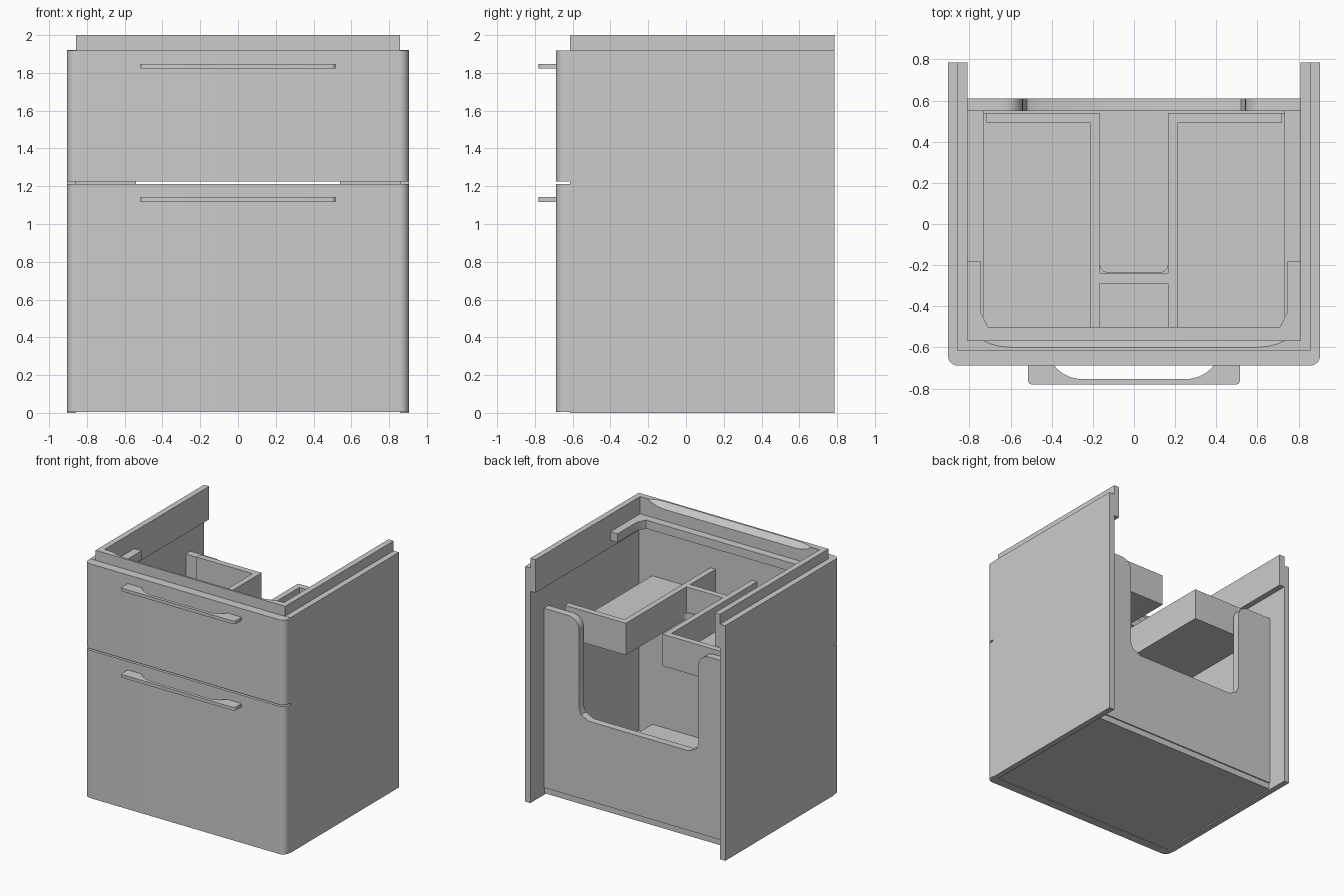
import bpy, bmesh
from math import sin, cos, pi, radians

if "Cube" in bpy.data.objects:
    bpy.data.objects.remove(bpy.data.objects["Cube"])


def finish(name, bm):
    bmesh.ops.recalc_face_normals(bm, faces=bm.faces)
    me = bpy.data.meshes.new(name)
    bm.to_mesh(me)
    bm.free()
    ob = bpy.data.objects.new(name, me)
    bpy.context.collection.objects.link(ob)
    bpy.ops.object.select_all(action='DESELECT')
    bpy.context.view_layer.objects.active = ob
    ob.select_set(True)
    bpy.ops.object.shade_smooth_by_angle(angle=radians(30))
    return ob


def prism(name, pts, lo, hi, axis='z'):
    """Extrude an outline: (x, y) along z, or (x, z) along y."""
    bm = bmesh.new()
    place = (lambda p, t: (p[0], p[1], t)) if axis == 'z' else (lambda p, t: (p[0], t, p[1]))
    a = [bm.verts.new(place(p, lo)) for p in pts]
    b = [bm.verts.new(place(p, hi)) for p in pts]
    bm.faces.new(a)
    bm.faces.new(b)
    for i in range(len(pts)):
        j = (i + 1) % len(pts)
        bm.faces.new((a[i], a[j], b[j], b[i]))
    return finish(name, bm)


def box(name, x0, x1, y0, y1, z0, z1):
    return prism(name, [(x0, y0), (x1, y0), (x1, y1), (x0, y1)], z0, z1)


def arc(cx, cy, r, a0, a1, n=8):
    return [(cx + r * cos(radians(a0 + (a1 - a0) * i / n)),
             cy + r * sin(radians(a0 + (a1 - a0) * i / n))) for i in range(n + 1)]


def sym(half):
    """Close an outline given for x > 0 with its mirror image."""
    return half + [(-x, y) for x, y in reversed(half)]


FRONT, BACK = -0.615, 0.785

# side panels with their top rails
for s, side in ((1, 'right'), (-1, 'left')):
    box(side + '_panel', s * 0.857, s * 0.905, FRONT, BACK, 0, 1.92)
    box(side + '_top_rail', s * 0.81, s * 0.857, FRONT, BACK, 1.73, 2.0)

# front top rail with a stopped chamfer on its inner edge
bm = bmesh.new()
half = [(0.81, 0), (0.735, 0), (0.70, 0.017), (0.65, 0.03), (0.59, 0.035)]
rings = []
for x, c in [(-x, c) for x, c in half] + half[::-1]:
    c = max(c, 0.0005)
    prof = [(FRONT, 1.80), (-0.565, 1.80), (-0.565, 2 - 1.3 * c), (-0.565 - c, 2.0), (FRONT, 2.0)]
    rings.append([bm.verts.new((x, y, z)) for y, z in prof])
for a, b in zip(rings, rings[1:]):
    for i in range(5):
        j = (i + 1) % 5
        bm.faces.new((a[i], a[j], b[j], b[i]))
bm.faces.new(rings[0])
bm.faces.new(rings[-1])
finish('front_top_rail', bm)

# U-shaped corner brace under the top rail
prism('corner_brace', sym([(0.71, -0.50), (0.745, -0.43), (0.745, -0.18),
                           (0.81, -0.18), (0.81, -0.565)])[:5]
      + [(-0.81, -0.565), (-0.81, -0.18), (-0.745, -0.18), (-0.745, -0.43), (-0.71, -0.50)],
      1.79, 1.86)

# bottom panel
box('bottom_panel', -0.857, 0.857, FRONT, 0.60, 0.01, 0.06)

# back panel with plumbing cut-out
prism('back_panel', sym([(0.857, 0.06), (0.857, 1.525)]
                        + arc(0.635, 1.43, 0.095, 90, 180)
                        + [(0.54, 0.79), (0.52, 0.745), (0.45, 0.71)]),
      0.55, 0.61, 'y')

# drawer fronts and bar handles
front_outline = sym([(0.905, FRONT)] + arc(0.855, -0.638, 0.05, 0, -90))
grip = [(0.39, -0.685), (0.375, -0.703), (0.345, -0.727), (0.31, -0.744), (0.265, -0.754)]
handle_outline = (arc(0.495, -0.76, 0.02, -90, 0, 4) + [(0.515, -0.685)] + grip)
for name, z0, z1, hz in (('lower', 0.005, 1.212, 1.13), ('upper', 1.225, 1.918, 1.835)):
    prism(name + '_drawer_front', front_outline, z0, z1)
    prism(name + '_handle', sym(handle_outline), hz - 0.013, hz + 0.013)

# lower drawer floor
box('lower_drawer_floor', -0.735, 0.735, -0.62, 0.55, 0.09, 0.142)

# upper drawer floor with siphon slot
prism('upper_drawer_floor', sym([(0.735, -0.62), (0.735, 0.54), (0.165, 0.54)]
                                + arc(0.125, -0.195, 0.04, 0, -90, 6)), 1.30, 1.355)

# upper drawer dividers and rear walls
for s, side in ((1, 'right'), (-1, 'left')):
    box(side + '_divider', s * 0.165, s * 0.212, -0.62, 0.54, 1.355, 1.56)
    box(side + '_drawer_back', s * 0.212, s * 0.717, 0.49, 0.54, 1.355, 1.56)
box('cross_divider', -0.165, 0.165, -0.29, -0.24, 1.355, 1.56)
